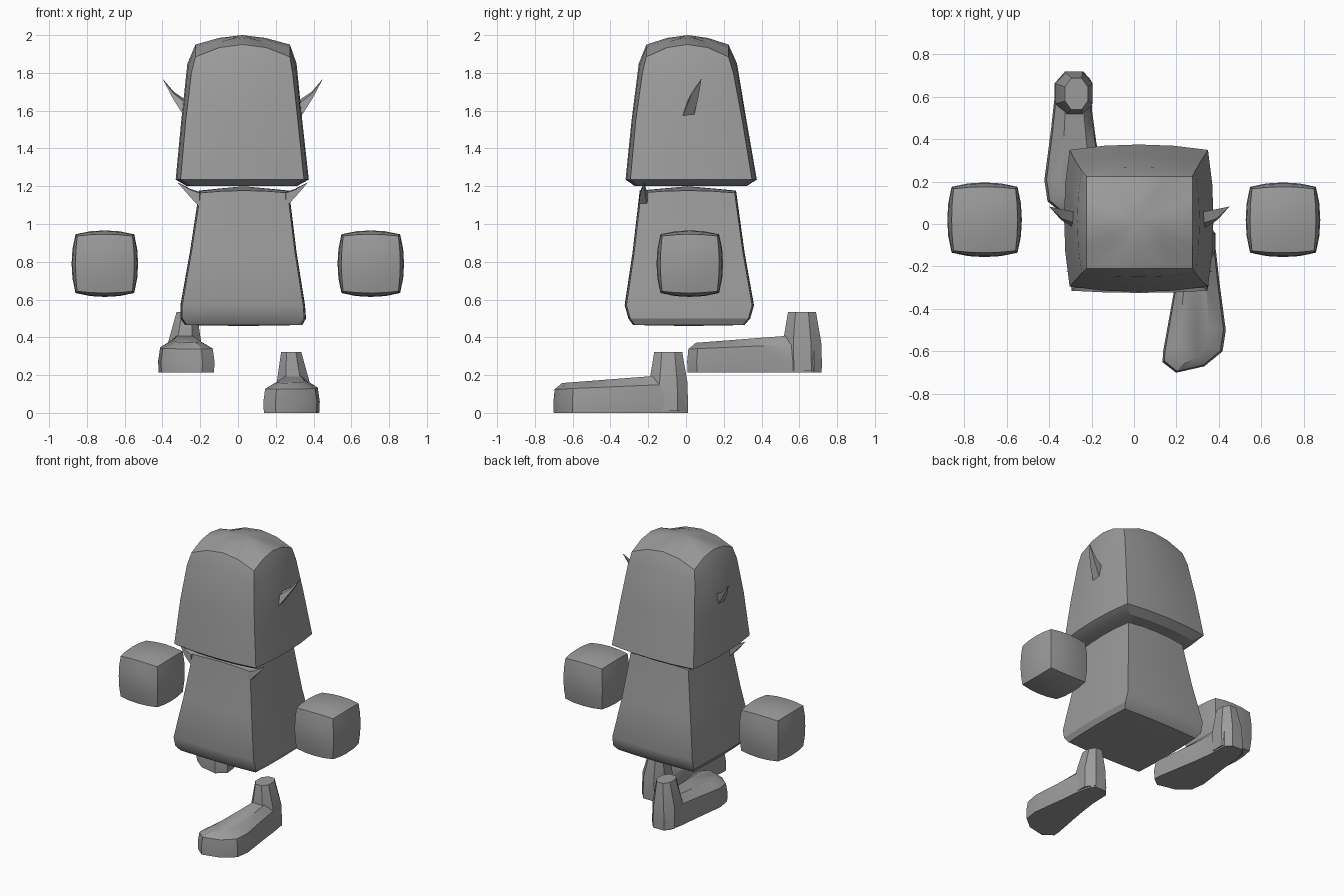
import bpy, bmesh, math

if "Cube" in bpy.data.objects:
    bpy.data.objects.remove(bpy.data.objects["Cube"])

GREY = bpy.data.materials.new("grey")
GREY.diffuse_color = (0.33, 0.33, 0.33, 1)
GREY.use_nodes = True
GREY.node_tree.nodes["Principled BSDF"].inputs["Base Color"].default_value = GREY.diffuse_color


def finish(name, bm):
    bmesh.ops.recalc_face_normals(bm, faces=bm.faces)
    me = bpy.data.meshes.new(name)
    bm.to_mesh(me)
    bm.free()
    me.materials.append(GREY)
    ob = bpy.data.objects.new(name, me)
    bpy.context.collection.objects.link(ob)
    bpy.ops.object.select_all(action='DESELECT')
    ob.select_set(True)
    bpy.context.view_layer.objects.active = ob
    bpy.ops.object.shade_smooth_by_angle(angle=math.radians(32))
    return ob


def loft(name, rings, start=None, end=None):
    """Skin rings of points; close each end with a centre point or a flat face."""
    bm = bmesh.new()
    vs = [[bm.verts.new(p) for p in r] for r in rings]
    n = len(vs[0])
    for a, b in zip(vs, vs[1:]):
        for i in range(n):
            j = (i + 1) % n
            bm.faces.new((a[i], a[j], b[j], b[i]))
    for ring, tip in ((vs[0], start), (vs[-1], end)):
        if tip:
            c = bm.verts.new(tip)
            for i in range(n):
                bm.faces.new((ring[i], ring[(i + 1) % n], c))
        else:
            bm.faces.new(ring)
    return finish(name, bm)


def square(z, x0, x1, y0, y1, arch=0.0, t=0.25):
    """Square ring with softly bulged sides; arch lifts the side middles."""
    cx, cy, hx, hy = (x0 + x1) / 2, (y0 + y1) / 2, (x1 - x0) / 2, (y1 - y0) / 2
    pts = []
    for k in range(4):
        for u in (-1, -0.5, 0, 0.5):
            a = 1 + t * (math.sqrt(1 - u * u / 2) - 1)
            b = u * (1 + t * (math.sqrt(0.5) - 1))
            for _ in range(k):
                a, b = -b, a
            pts.append((cx + hx * a, cy + hy * b, z + arch * (1 - u * u)))
            a, b = 0, 0
    return pts


# head: tapered block with a domed top and chamfered underside
loft("head", [
    square(1.20, -0.27, 0.31, -0.27, 0.32),
    square(1.235, -0.33, 0.375, -0.32, 0.375),
    square(1.55, -0.30, 0.34, -0.288, 0.32),
    square(1.80, -0.268, 0.31, -0.25, 0.27, 0.05),
    square(1.885, -0.225, 0.275, -0.21, 0.225, 0.065, 0.0),
    square(1.965, -0.10, 0.145, -0.10, 0.115, 0.02),
], (0.022, 0.025, 1.21), (0.022, 0.01, 2.0))

# body: tapered block, wider at the hem
loft("body", [
    square(0.465, -0.28, 0.34, -0.28, 0.31, 0, 0.1),
    square(0.50, -0.305, 0.36, -0.305, 0.34, 0, 0.1),
    square(0.57, -0.305, 0.355, -0.325, 0.36, 0, 0.1),
    square(0.85, -0.255, 0.31, -0.283, 0.31, 0, 0.1),
    square(1.165, -0.205, 0.27, -0.245, 0.265, 0.012, 0.1),
], (0.028, 0.015, 0.46), (0.028, 0.01, 1.2))


def hand(name, x):
    bm = bmesh.new()
    bmesh.ops.create_cube(bm, size=2)
    bmesh.ops.subdivide_edges(bm, edges=bm.edges[:], cuts=3, use_grid_fill=True)
    for v in bm.verts:
        p = v.co.copy()
        for i in range(3):
            b, c = p[(i + 1) % 3] ** 2, p[(i + 2) % 3] ** 2
            v.co[i] = p[i] * (0.6 + 0.4 * math.sqrt(1 - b / 2 - c / 2 + b * c / 3))
        v.co *= 0.176
        v.co.x += x
        v.co.y += 0.02
        v.co.z += 0.79
    finish(name, bm)


hand("left_hand", -0.705)
hand("right_hand", 0.703)

# pointed ears and collar points, mirrored about the body's middle
EAR = [[(0.325, -0.025, 1.555), (0.325, 0.04, 1.565), (0.315, 0.055, 1.65), (0.315, 0, 1.63)],
       [(0.395, 0.02, 1.665), (0.395, 0.065, 1.67), (0.39, 0.07, 1.70), (0.39, 0.025, 1.69)]]
COLLAR = [[(0.25, -0.245, 1.085), (0.25, -0.20, 1.085), (0.24, -0.20, 1.165), (0.255, -0.245, 1.165)],
          [(0.305, -0.245, 1.145), (0.305, -0.215, 1.145), (0.30, -0.21, 1.185), (0.30, -0.24, 1.18)]]
for side, f in (("right", lambda p: p), ("left", lambda p: (0.05 - p[0], p[1], p[2]))):
    loft(side + "_ear", [[f(p) for p in r] for r in EAR], None, f((0.45, 0.082, 1.77)))
    loft(side + "_collar_point", [[f(p) for p in r] for r in COLLAR], None, f((0.372, -0.222, 1.222)))

# feet: sole outline lofted up to a sloping instep, plus a tapered ankle
SOLE = [(0.20, -0.70), (0.33, -0.67), (0.415, -0.60), (0.43, -0.50), (0.40, -0.27),
        (0.385, -0.13), (0.365, -0.03), (0.335, 0.01), (0.25, 0.01), (0.215, -0.03),
        (0.21, -0.17), (0.19, -0.32), (0.14, -0.60), (0.137, -0.65)]


def sole_ring(inset, z0, z1):
    r = []
    for x, y in SOLE:
        mid = 0.285 + 0.02 * y
        cy = -0.35
        r.append((mid + (x - mid) * (1 - inset), cy + (y - cy) * (1 - inset * 0.25),
                  z0 + (z1 - z0) * (y + 0.7) / 0.7))
    return r


def octagon(z, x0, x1, y0, y1):
    a, b = (x1 - x0) * 0.27, (y1 - y0) * 0.27
    return [(x0 + a, y0, z), (x1 - a, y0, z), (x1, y0 + b, z), (x1, y1 - b, z),
            (x1 - a, y1, z), (x0 + a, y1, z), (x0, y1 - b, z), (x0, y0 + b, z)]


FOOT = [sole_ring(0.12, 0, 0), sole_ring(-0.02, 0.06, 0.06),
        sole_ring(0.05, 0.125, 0.155), sole_ring(0.5, 0.158, 0.205)]
ANKLE = [octagon(0.01, 0.205, 0.385, -0.19, 0.01), octagon(0.16, 0.205, 0.38, -0.195, 0.008),
         octagon(0.322, 0.228, 0.335, -0.168, -0.02)]
FOOT[0] = [(x, y, 0) for x, y in SOLE]
for side, f in (("right", lambda p: p),
                ("left", lambda p: (0.01 - p[0], p[1] + 0.708, p[2] + 0.213))):
    loft(side + "_foot", [[f(p) for p in r] for r in FOOT])
    loft(side + "_ankle", [[f(p) for p in r] for r in ANKLE])
